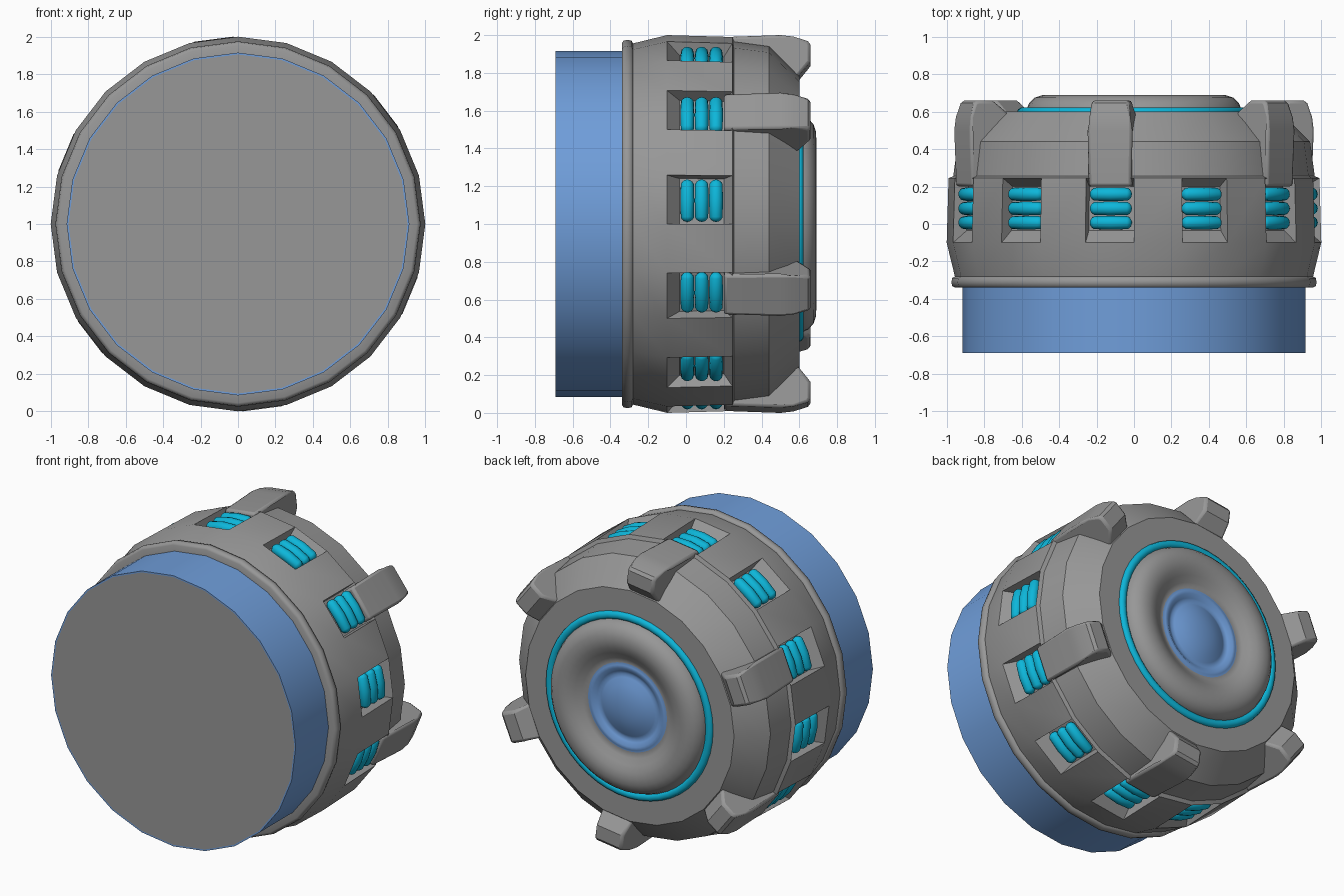
import bpy, bmesh
from math import sin, cos, pi, radians
from mathutils import Matrix, Vector

if "Cube" in bpy.data.objects:
    bpy.data.objects.remove(bpy.data.objects["Cube"])


def material(name, rgb):
    m = bpy.data.materials.new(name)
    m.use_nodes = True
    m.diffuse_color = (*rgb, 1)
    bsdf = m.node_tree.nodes["Principled BSDF"]
    bsdf.inputs["Base Color"].default_value = (*rgb, 1)
    bsdf.inputs["Roughness"].default_value = 0.6
    return m


GREY = material("grey metal", (0.31, 0.31, 0.31))
BLUE = material("soft blue", (0.16, 0.34, 0.70))
CYAN = material("bright cyan", (0.004, 0.47, 0.70))
SIDES = 24
STEP = 2 * pi / SIDES
CENTRE = Matrix.Translation((0, 0, 1))


def finish(name, bm, mats, angle=30):
    bmesh.ops.recalc_face_normals(bm, faces=bm.faces)
    mesh = bpy.data.meshes.new(name)
    bm.to_mesh(mesh)
    bm.free()
    ob = bpy.data.objects.new(name, mesh)
    bpy.context.collection.objects.link(ob)
    for m in mats:
        mesh.materials.append(m)
    bpy.ops.object.select_all(action='DESELECT')
    ob.select_set(True)
    bpy.context.view_layer.objects.active = ob
    bpy.ops.object.shade_smooth_by_angle(angle=radians(angle))
    return ob


def lathe(profile, n=SIDES, painted=(), closed=False):
    """Spin (radius, y) points about the y axis; painted bands get slot 1."""
    bm = bmesh.new()
    rings = [[bm.verts.new((r * sin(2 * pi * k / n), y, 1 + r * cos(2 * pi * k / n)))
              for k in range(n)] for r, y in profile]
    bands = {}
    count = len(rings) if closed else len(rings) - 1
    for i in range(count):
        a, b = rings[i], rings[(i + 1) % len(rings)]
        for k in range(n):
            j = (k + 1) % n
            f = bm.faces.new((a[k], a[j], b[j], b[k]))
            f.material_index = int(i in painted)
            bands[i, k] = f
    return bm, bands


def weld(bm):
    bmesh.ops.remove_doubles(bm, verts=bm.verts, dist=0.0005)


def facet(k):
    """Local frame on facet k: x along the rim, z outward."""
    return CENTRE @ Matrix.Rotation((k + 0.5) * STEP, 4, 'Y')


# Front barrel with grey end cap
bm, _ = lathe([(0, -0.3), (0.915, -0.3), (0.915, -0.69), (0.905, -0.69), (0, -0.69)],
              painted=(0, 1, 2))
weld(bm)
finish("front_barrel", bm, [GREY, BLUE])

# Rounded flange
bm, _ = lathe([(0.88, -0.34), (0.955, -0.34), (0.97, -0.332), (0.975, -0.31),
               (0.97, -0.288), (0.955, -0.28), (0.88, -0.28)], closed=True)
finish("flange", bm, [GREY], 50)

# Main housing, with a sloped recess on every second facet of the widest band
bm, bands = lathe([(0, -0.285), (0.955, -0.285), (1, -0.1), (0.99, 0.245),
                   (0.965, 0.255), (0.94, 0.44), (0.78, 0.6), (0, 0.6)])
bmesh.ops.recalc_face_normals(bm, faces=bm.faces)
vents = range(1, SIDES, 2)
pockets = [bands[2, k] for k in vents]
bmesh.ops.inset_individual(bm, faces=pockets, thickness=0.012)
for k, f in zip(vents, pockets):
    inward = facet(k).to_3x3() @ Vector((0, 0, -0.075))
    for v in f.verts:
        v.co += inward
        v.co.y = -0.035 if v.co.y < 0 else 0.2
weld(bm)
finish("housing", bm, [GREY], 28)

# Three glowing rods in each recess
bm = bmesh.new()
for k in vents:
    for y in (0.007, 0.083, 0.159):
        made = bmesh.ops.create_uvsphere(bm, u_segments=12, v_segments=8, radius=0.037)
        for v in made["verts"]:
            z = v.co.z
            if abs(z) < 0.001:
                v.co.x += 0.006
            else:
                v.co.z += 0.076 if z > 0 else -0.076
        place = facet(k) @ Matrix.Translation((0, y, 0.944)) @ Matrix.Rotation(-pi / 2, 4, 'Y')
        bmesh.ops.transform(bm, matrix=place, verts=made["verts"])
finish("vent_rods", bm, [CYAN], 60)

# Six claws that reach past the rear edge
claw_side = [(0.2, 0.88), (0.2, 0.985), (0.5, 0.995), (0.57, 0.987), (0.645, 0.965),
             (0.66, 0.945), (0.66, 0.855), (0.64, 0.83), (0.59, 0.77), (0.4, 0.8)]


def claw_half_width(y):
    return 0.115 + 0.02 * (y - 0.2) if y < 0.55 else 0.122 - 0.2 * (y - 0.55)


bm = bmesh.new()
for k in range(3, SIDES, 4):
    left, right = [[bm.verts.new(facet(k) @ Vector((s * claw_half_width(y), y, r)))
                    for y, r in claw_side] for s in (-1, 1)]
    bm.faces.new(left)
    bm.faces.new(right)
    for i in range(len(claw_side)):
        bm.faces.new((left[i - 1], left[i], right[i], right[i - 1]))
claws = finish("claws", bm, [GREY])
bevel = claws.modifiers.new("soft_edges", 'BEVEL')
bevel.width = 0.016
bevel.segments = 2
bevel.limit_method = 'ANGLE'
bevel.angle_limit = radians(40)

# Cyan ring around the rear hub
ring = [(0.597 + 0.027 * cos(t * pi / 5), 0.598 + 0.024 * sin(t * pi / 5)) for t in range(10)]
bm, _ = lathe(ring, 48, closed=True)
finish("rear_ring", bm, [CYAN], 60)

# Rear hub: grey rolled rim, blue lip and blue centre dome
hub = [(0, 0.57), (0.575, 0.57), (0.575, 0.61), (0.56, 0.645), (0.53, 0.674), (0.49, 0.688),
       (0.45, 0.69), (0.41, 0.682), (0.37, 0.662), (0.33, 0.638), (0.295, 0.625),
       (0.28, 0.632), (0.26, 0.632), (0.235, 0.615), (0.215, 0.607), (0.195, 0.615),
       (0.15, 0.635), (0.09, 0.65), (0.04, 0.656), (0, 0.657)]
bm, _ = lathe(hub, 48, painted=range(10, len(hub)))
weld(bm)
finish("rear_hub", bm, [GREY, BLUE], 60)
